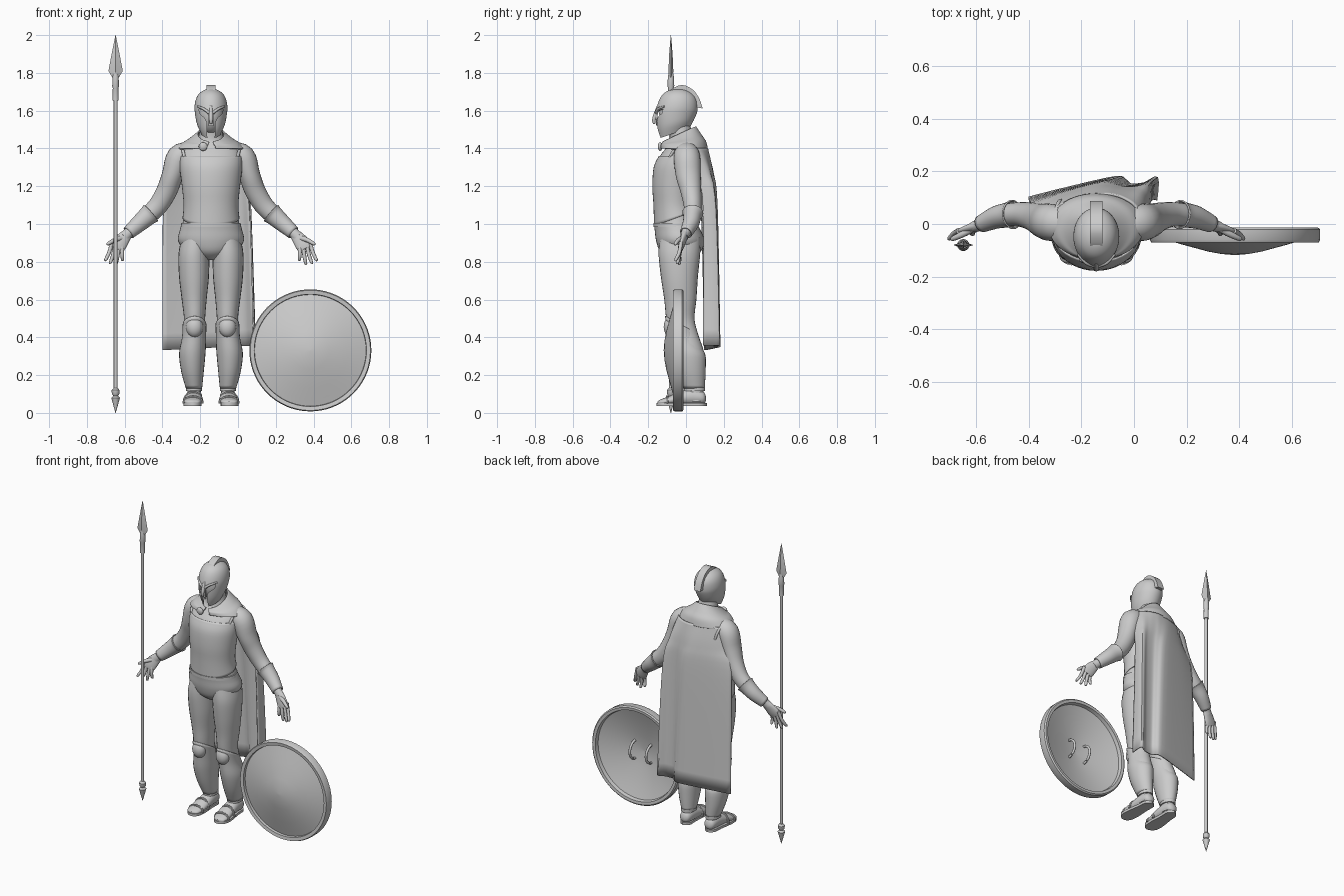
import bpy, bmesh, math
from mathutils import Vector as V

if "Cube" in bpy.data.objects:
    bpy.data.objects.remove(bpy.data.objects["Cube"])

C = -0.143  # x of the figure's centre line
X, Y, Z = V((1, 0, 0)), V((0, 1, 0)), V((0, 0, 1))


def finish(name, bm, x=C, mirror=False, thick=0, offset=-1):
    bmesh.ops.recalc_face_normals(bm, faces=bm.faces)
    me = bpy.data.meshes.new(name)
    bm.to_mesh(me)
    bm.free()
    ob = bpy.data.objects.new(name, me)
    ob.location.x = x
    bpy.context.collection.objects.link(ob)
    if thick:
        m = ob.modifiers.new("Thickness", 'SOLIDIFY')
        m.thickness, m.offset = thick, offset
    if mirror:
        m = ob.modifiers.new("Mirror", 'MIRROR')
        m.use_clip = m.use_mirror_merge = False
    return ob


def spline(pts, n):
    """Catmull-Rom through points of any dimension, n steps per span."""
    P = [V(p) for p in pts]
    P = [P[0]] + P + [P[-1]]
    out = []
    for i in range(1, len(P) - 2):
        a, b, c, d = P[i - 1:i + 3]
        for k in range(n):
            t = k / n
            out.append(0.5 * (2 * b + (c - a) * t + (2 * a - 5 * b + 4 * c - d) * t * t
                              + (3 * b - a - 3 * c + d) * t ** 3))
    return out + [P[-2]]


def loft(name, rings, axis=None, n=4, seg=24, grow=0, caps=True, warp=None, **kw):
    """Elliptical sections (x, y, z, a, b) joined along their path."""
    R = spline(rings, n)
    bm = bmesh.new()
    loops = []
    for i, r in enumerate(R):
        t = axis or (R[min(i + 1, len(R) - 1)] - R[max(i - 1, 0)]).to_3d() if not axis else axis
        if not axis:
            a, b = R[min(i + 1, len(R) - 1)], R[max(i - 1, 0)]
            t = V((a[0] - b[0], a[1] - b[1], a[2] - b[2])).normalized()
        u = (Z if abs(t.y) > .8 else Y).cross(t).normalized()
        v = t.cross(u)
        c = V((r[0], r[1], r[2]))
        ring = []
        for k in range(seg):
            q = 2 * math.pi * k / seg
            p = c + u * math.cos(q) * (r[3] + grow) + v * math.sin(q) * (r[4] + grow)
            if warp:
                p.z += warp(p)
            ring.append(bm.verts.new(p))
        loops.append(ring)
    for A, B in zip(loops, loops[1:]):
        for k in range(seg):
            j = (k + 1) % seg
            bm.faces.new((A[k], A[j], B[j], B[k]))
    if caps:
        bm.faces.new(loops[-1])
        if caps != 'end':
            bm.faces.new(loops[0])
    return finish(name, bm, **kw)


def tube(name, pts, seg=10, **kw):
    return loft(name, [(*p[:3], p[3], p[3]) for p in pts], n=3, seg=seg, **kw)


def sheet(name, rows, nu=4, nv=6, **kw):
    """Smooth open surface through rows of points."""
    cols = [spline(c, nv) for c in zip(*rows)]
    grid = [spline(r, nu) for r in zip(*cols)]
    bm = bmesh.new()
    vs = [[bm.verts.new(p) for p in r] for r in grid]
    for A, B in zip(vs, vs[1:]):
        for k in range(len(A) - 1):
            bm.faces.new((A[k], A[k + 1], B[k + 1], B[k]))
    return finish(name, bm, **kw)


def prism(name, pts, axis, lo, hi, **kw):
    bm = bmesh.new()
    f = bm.faces.new([bm.verts.new(V((*p[:axis], lo, *p[axis:]))) for p in pts])
    g = bmesh.ops.extrude_face_region(bm, geom=[f])['geom']
    d = (X, Y, Z)[axis] * (hi - lo)
    bmesh.ops.translate(bm, vec=d, verts=[e for e in g if isinstance(e, bmesh.types.BMVert)])
    return finish(name, bm, **kw)


def ball(name, loc, size, **kw):
    bm = bmesh.new()
    bmesh.ops.create_uvsphere(bm, u_segments=24, v_segments=14, radius=1)
    for v in bm.verts:
        v.co = V(loc) + V((v.co.x * size[0], v.co.y * size[1], v.co.z * size[2]))
    return finish(name, bm, **kw)


# torso, cuirass and briefs
torso = [(0, -.03, .81, .03, .05), (0, -.03, .85, .12, .10), (0, -.03, .91, .168, .122),
         (0, -.045, .97, .158, .115), (0, -.055, 1.03, .145, .108), (0, -.06, 1.1, .139, .106),
         (0, -.06, 1.2, .148, .112), (0, -.047, 1.3, .16, .118), (0, -.033, 1.36, .16, .105),
         (0, -.02, 1.41, .135, .08), (0, -.02, 1.45, .07, .062), (0, -.04, 1.55, .055, .055)]
loft("torso", torso, Z, seg=40)
loft("cuirass", torso[4:9], Z, seg=40, grow=.006, caps=False, thick=.008,
     warp=lambda p: max(0, 1.12 - p.z) * (p.y + .06) * 4)
loft("briefs", torso[:4] + [(0, -.055, 1.0, .15, .11)], Z, seg=40, grow=.006)
loft("waistband", [(0, -.053, .985, .16, .119), (0, -.055, 1.005, .157, .118)], Z, n=1, seg=40)
tube("armhole_trim", [(.135 + .02 * math.sin(q), .0 - .088 * math.cos(q), 1.33 + .085 * math.sin(q), .008)
                      for q in [math.radians(a) for a in range(-80, 270, 25)]], mirror=True)

# legs, greaves and sandals
leg = [(.08, -.03, .93, .075, .108), (.09, -.035, .84, .082, .11), (.09, -.035, .72, .079, .098),
       (.089, -.03, .6, .066, .085), (.087, -.03, .5, .056, .075), (.09, -.012, .42, .057, .075),
       (.099, .01, .32, .063, .085), (.098, .025, .22, .053, .072), (.09, .042, .13, .036, .05),
       (.09, .05, .06, .038, .05)]
loft("leg", leg, Z, mirror=True)
loft("greave", leg[4:9], Z, grow=.007, caps=False, thick=.008, mirror=True,
     warp=lambda p: -max(0, p.z - .3) * (p.y + .09) * 2.6)
ball("knee_guard", (.087, -.08, .455), (.045, .038, .055), mirror=True)
loft("foot", [(.09, .106, .075, .01, .01), (.09, .09, .08, .034, .034), (.09, .03, .085, .042, .045),
              (.092, -.04, .075, .046, .033), (.096, -.1, .062, .047, .022), (.098, -.138, .056, .036, .014),
              (.098, -.15, .055, .008, .006)], Y, mirror=True)
sole = spline([(.09, .11), (.055, .085), (.055, .02), (.05, -.07), (.06, -.135), (.095, -.157),
               (.135, -.135), (.146, -.08), (.132, .02), (.125, .085), (.091, .11)], 3)[:-1]
prism("sole", [tuple(p) for p in sole], 2, .036, .052, mirror=True)
for y, a, h in [(-.1, .05, .086), (-.04, .049, .11)]:
    tube("sandal_strap", [(.095 + a * math.cos(q), y, .05 + (h - .05) * math.sin(q), .007)
                          for q in [math.pi * k / 8 for k in range(9)]], seg=8, mirror=True)
loft("ankle_strap", [(.09, .045, .115, .043, .056), (.09, .045, .135, .043, .056)], Z, n=1, mirror=True)

# arms, bracers and hands
arm = [(.1, 0, 1.39, .045, .055), (.165, .005, 1.355, .068, .07), (.203, .012, 1.26, .057, .066),
       (.232, .025, 1.18, .055, .056), (.275, .035, 1.105, .052, .048), (.325, .035, 1.052, .048, .044),
       (.38, .025, 1.003, .039, .037), (.435, .0, .955, .028, .025), (.46, -.01, .93, .029, .021)]
loft("arm", arm, mirror=True)
loft("bracer", [(.318, .036, 1.058, .058, .056), (.335, .034, 1.043, .052, .048),
                (.38, .025, 1.003, .045, .043), (.437, .0, .953, .036, .033)], caps=False, thick=.006, mirror=True)
loft("palm", [(.435, 0, .955, .024, .02), (.462, -.012, .925, .035, .018), (.488, -.024, .89, .041, .016),
              (.5, -.03, .868, .036, .012)], mirror=True)
for bx, bz, tx, tz, ty in [(.472, .868, .468, .81, -.03), (.488, .862, .502, .79, -.035),
                           (.506, .872, .533, .795, -.045), (.522, .885, .558, .81, -.055)]:
    tube("finger", [(bx, -.026, bz + .02, .011), ((bx + tx) / 2, -.036, (bz + tz) / 2, .01),
                    (tx, ty, tz, .008), (tx, ty, tz - .006, .002)], mirror=True)
tube("thumb", [(.475, -.02, .925, .014), (.51, -.04, .915, .012), (.545, -.056, .895, .009),
               (.552, -.058, .89, .002)], mirror=True)

# helmet with eye and mouth opening, crest
ball("head", (0, -.05, 1.585), (.07, .092, .11))
helmet = loft("helmet", [(0, -.06, 1.485, .052, .08), (0, -.057, 1.53, .074, .098), (0, -.052, 1.58, .084, .109),
                         (0, -.046, 1.62, .087, .108), (0, -.042, 1.66, .08, .098), (0, -.042, 1.69, .063, .077),
                         (0, -.042, 1.71, .034, .043), (0, -.042, 1.716, .003, .003)], Z, seg=40, caps='end',
              thick=.008, warp=lambda p: max(0, 1.6 - p.z) / .12 * (p.y + .05) * .36)
half = [(.012, 1.52), (.014, 1.575), (.03, 1.598), (.064, 1.61), (.06, 1.585), (.034, 1.562), (.022, 1.54), (.018, 1.40)]
cutter = prism("face_cutter", half + [(-x, z) for x, z in reversed(half)], 1, -.3, -.09)
cutter.hide_render = True
m = helmet.modifiers.new("Opening", 'BOOLEAN')
m.operation, m.object, m.solver = 'DIFFERENCE', cutter, 'EXACT'
bpy.context.view_layer.objects.active = helmet
for mod in list(helmet.modifiers):
    bpy.ops.object.modifier_apply(modifier=mod.name)
bpy.data.objects.remove(cutter)
tube("brow_ridge", [(.07, -.115, 1.622, .005), (.04, -.147, 1.61, .007), (.01, -.158, 1.588, .008)], mirror=True)
tube("nose_guard", [(0, -.148, 1.625, .006), (0, -.16, 1.585, .011), (0, -.17, 1.55, .01), (0, -.168, 1.53, .006)])
outer = spline([(-.095, 1.695), (-.07, 1.718), (-.02, 1.736), (.035, 1.712), (.07, 1.665), (.088, 1.612)], 3)
inner = spline([(.05, 1.618), (.04, 1.655), (.01, 1.685), (-.03, 1.70), (-.08, 1.68)], 3)
prism("crest", [tuple(p) for p in outer + inner], 0, -.024, .024)

# cape: mantle over the shoulders, long drape behind, clasp


def mantle_row(z, cy, rx, ry, tilt):
    row = []
    for k in range(13):
        a = math.radians(-172 + 344 * k / 12)
        row.append((rx * math.sin(a), cy + ry * math.cos(a), z + tilt * math.cos(a)))
    return row


sheet("cape_mantle", [mantle_row(1.475, -.035, .068, .085, .04), mantle_row(1.445, -.025, .115, .105, .025),
                      mantle_row(1.425, -.015, .15, .118, .01), mantle_row(1.395, -.01, .178, .123, -.005)],
      thick=.008, offset=0)
top = [(-.325, .0), (-.295, .06), (-.2, .1), (-.12, .112), (-.08, .11), (-.04, .097), (.005, .065), (.036, .0)]
mid = [(-.395, .082), (-.28, .12), (-.11, .163), (-.06, .152), (-.03, .142), (.02, .145), (.062, .155), (.065, .09)]
hem = [(-.4, .10), (-.25, .138), (-.07, .178), (-.03, .165), (-.01, .15), (.04, .155), (.088, .175), (.085, .09)]
sheet("cape_drape", [[(x, y, 1.40) for x, y in top],
                     [((a + b) / 2, (c + d) / 2 + .008, 1.27) for (a, c), (b, d) in zip(top, mid)],
                     [(x, y, 1.08) for x, y in mid],
                     [(x, y, .352 + x * .05) for x, y in hem]], x=0, thick=.008, offset=0)
ball("cape_clasp", (-.042, -.137, 1.41), (.023, .012, .023))

# spear
S = lambda *rows: [(-.648, -.08, z, a, b) for z, a, b in rows]
loft("spear_shaft", S((.1, .01, .01), (1.7, .01, .01)), Z, n=1, seg=16, x=0)
loft("spear_socket", S((1.655, .016, .016), (1.72, .015, .015), (1.73, .018, .018), (1.78, .016, .016),
                       (1.82, .008, .008)), Z, n=1, seg=16, x=0)
loft("spear_head", S((1.77, .014, .01), (1.81, .038, .013), (1.9, .021, .009), (2.0, .001, .001)), Z, n=1, seg=4, x=0)
loft("spear_butt", S((0, .001, .001), (.08, .023, .023), (.09, .012, .012), (.1, .02, .02), (.12, .021, .021),
                     (.132, .011, .011)), Z, n=1, seg=16, x=0)

# shield: dished face with rim, and two grips inside
SX, SZ = .383, .331
profile = [(.001, -.118), (.05, -.114), (.1, -.105), (.2, -.078), (.26, -.06), (.295, -.05), (.297, -.067), (.318, -.07),
           (.323, -.06), (.323, -.02), (.315, -.013), (.297, -.015), (.292, -.038), (.24, -.055), (.1, -.092),
           (.001, -.105)]
loft("shield", [(SX, y, SZ, r, r) for r, y in profile], Y, n=1, seg=72, x=0)
for s in (-1, 1):
    tube("shield_grip", [(SX + s * .06, -.1 + .06 * math.sin(q), SZ + .06 * math.cos(q), .008)
                         for q in [math.pi * k / 8 for k in range(9)]], x=0)

bpy.ops.object.select_all(action='SELECT')
bpy.ops.object.shade_smooth_by_angle(angle=math.radians(40))
